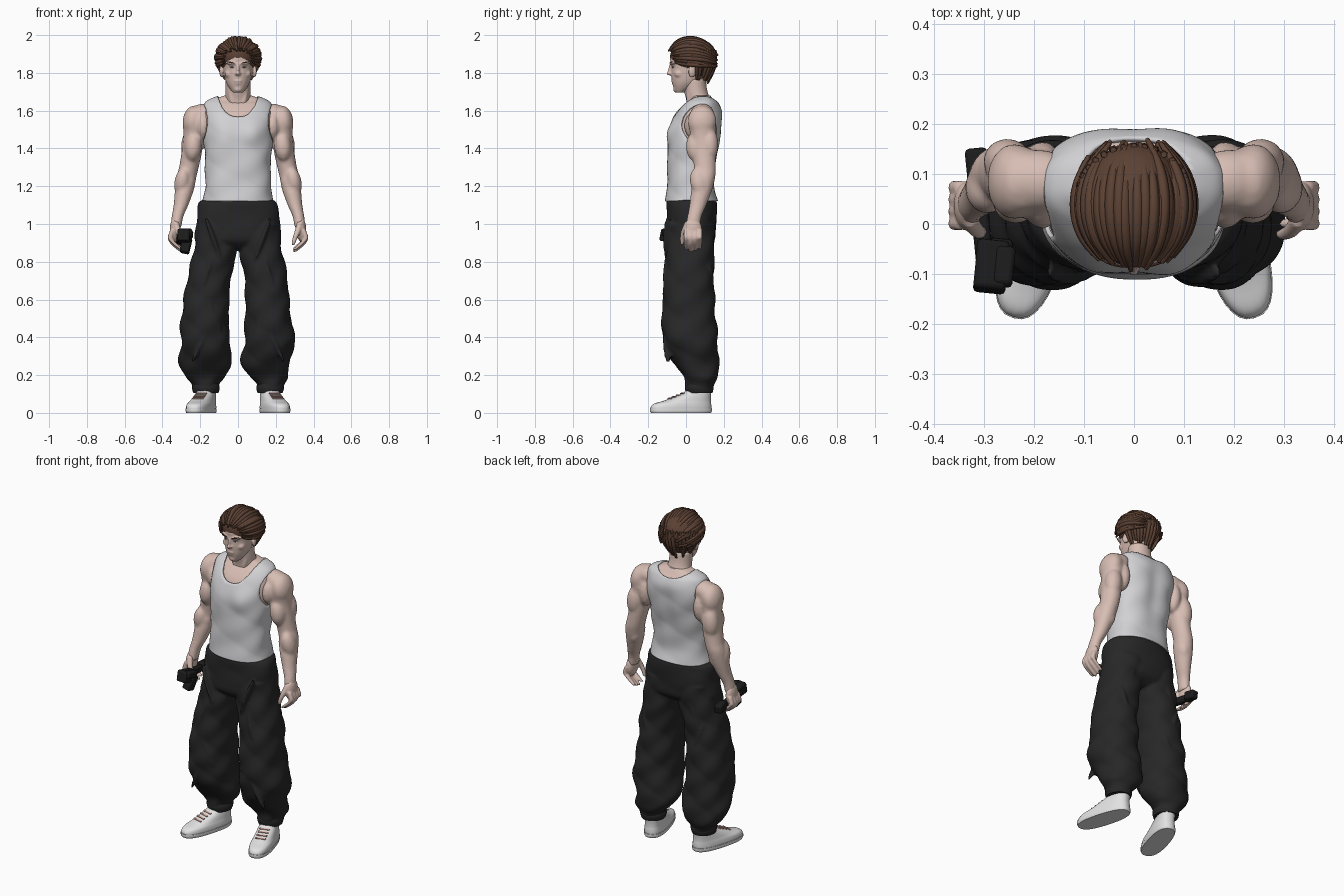
import bpy, bmesh, math, random
from mathutils import Vector, Matrix, Euler

random.seed(4)
if "Cube" in bpy.data.objects:
    bpy.data.objects.remove(bpy.data.objects["Cube"])


def material(name, r, g, b):
    mat = bpy.data.materials.new(name)
    mat.use_nodes = True
    mat.diffuse_color = (r, g, b, 1)
    shader = mat.node_tree.nodes["Principled BSDF"]
    shader.inputs["Base Color"].default_value = (r, g, b, 1)
    shader.inputs["Roughness"].default_value = 0.8
    return mat


SKIN = material("skin", .68, .51, .45)
SHIRT = material("shirt grey", .64, .64, .66)
SHOE = material("shoe white", .76, .76, .77)
CLOTH = material("trouser black", .02, .02, .021)
HAIR = material("hair brown", .105, .052, .033)
GEAR = material("device black", .011, .011, .012)
LACE = material("lace pink", .68, .4, .33)
BROW = material("brow brown", .06, .03, .022)
EYE = material("eye grey", .5, .46, .44)


# Helpers: all measures passed in are hundredths of a unit
def loft(bm, rows, sides=32, steps=5, power=2.0, fold=0.0):
    """Smooth stack of rounded rings; each row is z, x, y, x radius, y radius."""
    rows = [Vector(r) / 100 for r in rows]
    last = len(rows) - 1
    path = []
    for i in range(last):
        a, b, c, d = rows[max(i - 1, 0)], rows[i], rows[i + 1], rows[min(i + 2, last)]
        for s in range(steps):
            t = s / steps
            path.append(b + ((c - a) * t + (a * 2 - b * 5 + c * 4 - d) * t * t
                             + (b * 3 - a - c * 3 + d) * t ** 3) * .5)
    path.append(rows[last])
    rings = []
    for z, x, y, rx, ry in path:
        ring = []
        for k in range(sides):
            ang = math.tau * k / sides
            c, s = math.cos(ang), math.sin(ang)
            wave = abs(math.sin(ang * 1.5 + z * 17 + x * 9)) + math.sin(ang * 4 - z * 38) * .5
            grow = 1 + fold * (wave - .6)
            px = math.copysign(abs(c) ** (2 / power), c) * rx * grow
            py = math.copysign(abs(s) ** (2 / power), s) * ry * grow
            ring.append(bm.verts.new((x + px, y + py, z)))
        rings.append(ring)
    for low, high in zip(rings, rings[1:]):
        for k in range(sides):
            n = (k + 1) % sides
            bm.faces.new((low[k], low[n], high[n], high[k]))
    bm.faces.new(rings[0])
    bm.faces.new(rings[-1])


def ball(bm, loc, size, turn=(0, 0, 0)):
    place = Matrix.LocRotScale(Vector(loc) / 100, Euler(turn), Vector(size) / 100)
    bmesh.ops.create_icosphere(bm, subdivisions=3, radius=1, matrix=place)


def box(bm, loc, size, turn=(0, 0, 0)):
    place = Matrix.LocRotScale(Vector(loc) / 100, Euler(turn), Vector(size) / 100)
    bmesh.ops.create_cube(bm, size=1, matrix=place)


def finish(name, bm, mat, voxel=0, mirror=False, bevel=0, thick=0):
    bmesh.ops.recalc_face_normals(bm, faces=bm.faces[:])
    mesh = bpy.data.meshes.new(name)
    bm.to_mesh(mesh)
    bm.free()
    mesh.materials.append(mat)
    mesh.shade_smooth()
    mesh.set_sharp_from_angle(angle=math.radians(50))
    obj = bpy.data.objects.new(name, mesh)
    bpy.context.collection.objects.link(obj)
    if voxel:
        blend = obj.modifiers.new("blend", 'REMESH')
        blend.mode, blend.voxel_size, blend.use_smooth_shade = 'VOXEL', voxel, True
        soft = obj.modifiers.new("soften", 'SMOOTH')
        soft.factor, soft.iterations = .5, 4
    if thick:
        shell = obj.modifiers.new("thickness", 'SOLIDIFY')
        shell.thickness, shell.offset = thick, 1
    if bevel:
        edge = obj.modifiers.new("bevel", 'BEVEL')
        edge.width, edge.segments = bevel, 2
    if mirror:
        obj.modifiers.new("mirror", 'MIRROR')


# Torso, with chest muscles and a spine groove
def torso_mesh(fold):
    bm = bmesh.new()
    loft(bm, [(112, 0, 3, 17.6, 13), (120, 0, 2.5, 16.6, 11.7), (130, 0, 3, 16.4, 12),
              (140, 0, 4, 17, 12.8), (150, 0, 5.2, 17.8, 13.2), (158, 0, 6.8, 18, 11.8),
              (163, 0, 8, 17, 9), (165.5, 0, 8.5, 14, 6.5), (168, 0, 8, 7.2, 5)],
         sides=96, steps=8, power=2.4, fold=fold)
    for v in bm.verts:
        x, y, z = v.co
        if y > .06:
            fade = math.exp(-((z - 1.45) / .16) ** 2)
            v.co.y -= .013 * fade * math.exp(-(x / .05) ** 2)
        elif y < 0:
            v.co.y -= .012 * math.exp(-((abs(x) - .08) / .05) ** 2 - ((z - 1.47) / .06) ** 2)
    return bm


finish("torso", torso_mesh(0), SKIN)


# Tank top: torso surface trimmed at neckline and armholes
def covered(p):
    x = abs(p.x)
    neck = 1.563 + .09 * (x / .1) ** 3 if p.y < .07 else 1.635 + .03 * (x / .1) ** 2
    arm = .155 + 2.2 * (p.z - 1.54) ** 2
    return p.z < neck and (p.z < 1.43 or x < arm)


bm = torso_mesh(.025)
outside = [f for f in bm.faces if len(f.verts) > 4 or not covered(f.calc_center_median())]
bmesh.ops.delete(bm, geom=outside, context='FACES')
for _ in range(6):
    moved = {}
    for v in bm.verts:
        rim = [e.other_vert(v).co for e in v.link_edges if e.is_boundary]
        if len(rim) == 2 and v.co.z > 1.2:
            moved[v] = (rim[0] + rim[1]) / 4 + v.co / 2
    for v, co in moved.items():
        v.co = co
finish("tank_top", bm, SHIRT, thick=.009)

# Neck with collarbones and sloping shoulder muscles
bm = bmesh.new()
loft(bm, [(157, 0, 7.5, 8, 7), (165, 0, 6.6, 7, 6.4), (171, 0, 5, 6.6, 6.2), (177, 0, 4.5, 6.6, 6)])
for s in (-1, 1):
    ball(bm, (s * 2.6, 2, 163), (1.3, 1.6, 7), (.15, s * .3, 0))
    ball(bm, (s * 9, 2, 161), (7, 1.5, 1), (0, s * -.12, s * .35))
    ball(bm, (s * 8, 8.8, 164), (8, 4.5, 3), (0, s * .3, 0))
finish("neck", bm, SKIN, voxel=.007)

# Arms
bm = bmesh.new()
loft(bm, [(161, 22, 8.5, 4.5, 5), (158, 22.6, 8.5, 5.8, 6.7), (153, 23.2, 8.5, 5.8, 7.2),
          (146, 23.7, 9, 5.3, 6.5), (138, 24.5, 9.5, 5.4, 6.3), (130, 26, 10, 5.2, 5.8),
          (125, 27.3, 9.8, 5.3, 5.7), (118, 28.4, 8.3, 5, 5.5), (110, 30.2, 6.3, 3.9, 4.5),
          (104, 32, 4.5, 3.1, 3.8), (98, 32.8, 3.5, 2.8, 4)])
ball(bm, (24, 8.5, 154.5), (5.3, 7.6, 8.3), (0, -.15, 0))
ball(bm, (19.2, 8.6, 158), (8, 6.3, 5.6), (0, .25, 0))
ball(bm, (18.3, 6, 152), (4.5, 7, 8))
ball(bm, (18.3, 11.5, 149), (4, 5, 9))
ball(bm, (23.7, 5, 141), (4.6, 5, 8), (0, -.1, 0))
ball(bm, (25.3, 12.5, 142), (4.8, 4.6, 9), (0, -.1, 0))
ball(bm, (29.5, 7, 122), (4.2, 4.8, 8), (.2, -.15, 0))
ball(bm, (26.3, 9, 121), (3.6, 5, 7), (.2, -.2, 0))
finish("arms", bm, SKIN, voxel=.009, mirror=True)

# Hands with curled fingers
bm = bmesh.new()
ball(bm, (33.5, 3.7, 97), (2.6, 4.8, 6.4))
for i in range(4):
    y, drop = .1 + 2.4 * i, abs(i - 1.2)
    loft(bm, [(97, 34.5, y, 1.4, 1.4), (93, 35.8, y, 1.4, 1.4), (89.5 + drop, 34.7, y, 1.3, 1.3),
              (87 + drop, 32, y, 1.3, 1.2), (85 + drop, 29.6, y, 1, .9)], sides=12)
loft(bm, [(101, 33, 1, 1.7, 1.7), (96, 31.5, -1.2, 1.6, 1.5), (92, 30, -2, 1.3, 1.2),
          (89, 29.2, -2, .9, .9)], sides=12)
finish("hands", bm, SKIN, voxel=.005, mirror=True)

# Head with nose, brows, cheeks, lips, chin and ears
bm = bmesh.new()
loft(bm, [(169.5, 0, -3.3, 2.6, 2.2), (172, 0, -1.5, 4.6, 5), (175, 0, .5, 6.3, 7.8),
          (179, 0, 2, 7.4, 9.8), (183, 0, 3, 8, 10.8), (188, 0, 3.2, 8.3, 11.6),
          (192, 0, 3.5, 7.5, 10), (195, 0, 3.5, 4, 5)], power=2.15)
ball(bm, (0, -8.8, 179.7), (1.1, 1.7, 1))
ball(bm, (0, -8, 182.3), (.8, 1.4, 3.8), (-.2, 0, 0))
ball(bm, (0, -7.2, 175.7), (2.2, .8, .5))
ball(bm, (0, -6.8, 174.5), (1.8, .8, .5))
ball(bm, (0, -5.4, 171.4), (2.2, 1.4, 1.6))
for s in (-1, 1):
    ball(bm, (s * 3.5, -6.9, 185.2), (3.4, 1.6, 1), (0, s * -.15, s * .25))
    ball(bm, (s * 4.6, -3.6, 179.5), (2.4, 2.6, 2.2))
    ball(bm, (s * .9, -8, 179.5), (.8, .9, .7))
    ball(bm, (s * 8.6, 3.5, 181), (1.1, 2.3, 3.5), (-.2, 0, s * .35))
finish("head", bm, SKIN, voxel=.005)

# Eyes and eyebrows
for name, mat, loc, size, tilt in (("eyes", EYE, (3.3, -6.9, 183), (1.4, .5, .4), -.05),
                                   ("irises", BROW, (3.2, -7.2, 183), (.5, .3, .4), 0),
                                   ("eyebrows", BROW, (3.8, -8, 185.5), (2.5, .45, .35), -.2)):
    bm = bmesh.new()
    ball(bm, loc, size, (0, tilt, .25))
    finish(name, bm, mat, mirror=True)

# Hair: solid cap under swept-back locks
bm = bmesh.new()
ball(bm, (0, 3.9, 188.7), (10.6, 12.4, 10))
ball(bm, (0, 6.3, 184.5), (9.2, 7, 8.5))
finish("hair_cap", bm, HAIR)
locks = bpy.data.curves.new("hair_locks", 'CURVE')
locks.dimensions = '3D'
locks.bevel_depth, locks.bevel_resolution, locks.resolution_u = .011, 1, 3
locks.use_fill_caps = True


def lock(points):
    spline = locks.splines.new('NURBS')
    spline.points.add(len(points) - 1)
    spline.use_endpoint_u, spline.order_u = True, 3
    for i, (pt, co) in enumerate(zip(spline.points, points)):
        pt.co = (*co, 1)
        pt.radius = .15 + math.sin(math.pi * (i + .6) / (len(points) + .2))


for layer in range(2):
    for k in range(25):
        tilt = math.radians(-108 + 9 * k + random.uniform(-4, 4))
        start = .35 + abs(tilt) * .24 + random.uniform(-.1, .1)
        end = 2.6 + random.uniform(-.35, .15)
        puff = random.uniform(.95, 1.02) + .02 * layer
        points = []
        for i in range(7):
            f = i / 6
            t = start + (end - start) * f
            r = puff + .13 * f ** 3 + .04 * (1 - f) ** 2
            points.append((.113 * math.sin(tilt) * math.sin(t) * r, .035 - .125 * math.cos(t) * r,
                           1.88 + .107 * math.cos(tilt) * math.sin(t) * r - .03 * f ** 3))
        lock(points)
for k in range(17):
    a = math.radians(-88 + 11 * k)
    tip = random.uniform(1.735, 1.775) + .025 * abs(math.sin(a))
    lock([(math.sin(a) * (w + .01), .055 + math.cos(a) * w, 1.92 + (tip - 1.92) * f)
          for f, w in ((0, .1), (.35, .102), (.7, .085), (1, .058))])
locks.materials.append(HAIR)
bpy.context.collection.objects.link(bpy.data.objects.new("hair_locks", locks))

# Baggy trousers: hips and two draped legs blended into one piece
bm = bmesh.new()
loft(bm, [(113, 0, 3, 18, 12.6), (111, 0, 3, 20.6, 13.2), (105, 0, 3, 21.8, 13.3),
          (97, 0, 2.8, 22.4, 13), (91, 0, 2.5, 22.4, 12.3), (87, 0, 2.3, 18, 8)],
     sides=64, power=2.3, fold=.025)
drapes = {1: [(70, 15, 1.5, 11.3, 13), (52, 15.7, 1.5, 12, 14.2), (38, 16.8, 2.5, 13.4, 14.2),
              (26, 14.3, 5.5, 12.6, 11.8), (19, 16.3, 7.8, 10.2, 9)],
          -1: [(70, -15.5, 1.5, 11.5, 13), (50, -17.5, 1.5, 12.6, 14.2), (36, -17.3, 2.5, 13, 14.2),
               (26, -17.3, 5.5, 13.8, 11.8), (19, -17.5, 7.8, 10.5, 9)]}
for s, rows in drapes.items():
    loft(bm, [(100, s * 11, 3, 10.5, 12), (86, s * 12, 2.3, 11.4, 12.5)] + rows
         + [(15, s * 17.3, 7.3, 7, 7.6), (10.5, s * 17, 7, 6.7, 7)],
         sides=64, steps=8, power=2.2, fold=.06)
    # Long slanted creases, front and back
    for z, x, tilt in ((92, 13, .35), (72, 17, -.3), (55, 14, .4), (38, 19, -.45)):
        ball(bm, (s * x, -9.6, z), (1.3, 2.7, 13), (0, s * tilt, 0))
        ball(bm, (s * x, 12.3, z - 5), (1.3, 2.7, 12), (0, s * -tilt, 0))
finish("trousers", bm, CLOTH, voxel=.008)
bm = bmesh.new()
loft(bm, [(15.5, 17.1, 7, 6.9, 7.3), (13, 17, 7, 7.3, 7.6), (10.5, 17, 7, 6.6, 7)])
finish("trouser_cuffs", bm, CLOTH, mirror=True)

# Trainers turned outwards, with soles and laces
turn = Matrix.Translation((.17, .06, 0)) @ Matrix.Rotation(.28, 4, 'Z')
bm = bmesh.new()
loft(bm, [(1, 0, -9, 6.1, 16.3), (3, 0, -9, 6.2, 16.5), (4.8, 0, -8.2, 6, 15.6), (6.3, 0, -5.8, 5.6, 13),
          (8.5, 0, -2.7, 5.2, 9.9), (11, 0, .2, 4.8, 7.2), (14, 0, .8, 4.6, 6.2)], power=2.5)
bm.transform(turn)
finish("shoes", bm, SHOE, mirror=True)
bm = bmesh.new()
loft(bm, [(0, 0, -9, 6.1, 16.4), (1, 0, -9, 6.4, 16.8), (2.2, 0, -9, 6.4, 16.8)], power=2.5)
bm.transform(turn)
finish("shoe_soles", bm, SHOE, mirror=True)
bm = bmesh.new()
for i in range(4):
    box(bm, (0, -15.2 + 2.3 * i, 7.65 + i * .9), (6, .9, .5), (.38, 0, 0))
bm.transform(turn)
finish("shoe_laces", bm, LACE, mirror=True)

# Device gripped in the right hand
bm = bmesh.new()
box(bm, (-28.5, -8.5, 93.5), (6.5, 10, 6.5), (-.2, 0, -.1))
box(bm, (-27.5, -6.5, 89), (5, 5.5, 9), (-.3, .2, -.1))
box(bm, (-26, -8.5, 95), (4, 8, 4), (-.2, 0, -.1))
box(bm, (-30.8, 2, 92), (3.5, 20, 4), (-.15, 0, .1))
box(bm, (-31.3, 11.5, 91.5), (4.5, 7, 5), (-.15, 0, .1))
finish("handheld_device", bm, GEAR, bevel=.009)
